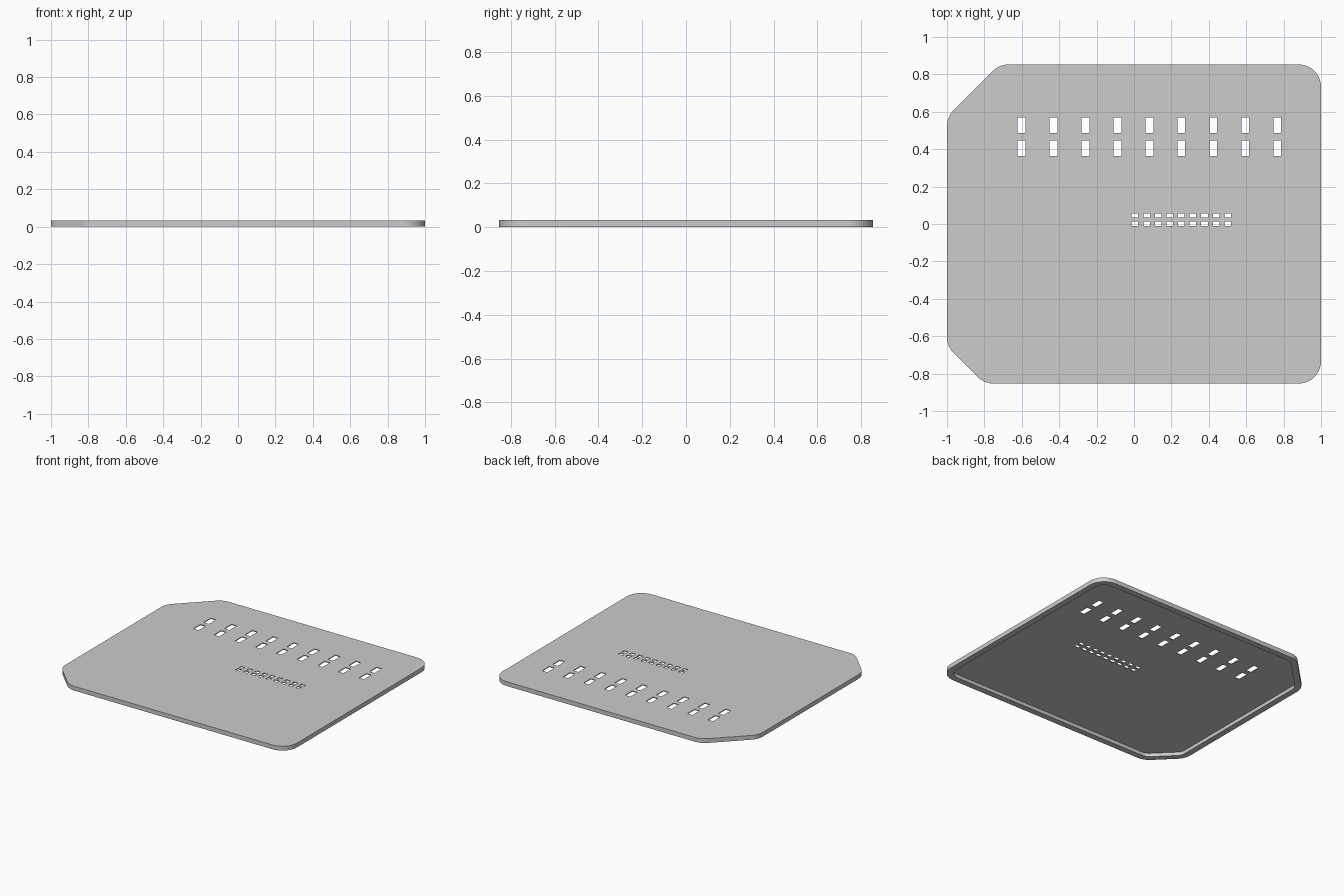
import bpy, bmesh
from math import sin, tan
from mathutils import Vector

if "Cube" in bpy.data.objects:
    bpy.data.objects.remove(bpy.data.objects["Cube"], do_unlink=True)

HEIGHT, SKIN, RIM, RADIUS = 0.032, 0.006, 0.045, 0.12
CORNERS = [(1, -0.853), (1, 0.853), (-0.72, 0.853),
           (-1, 0.573), (-1, -0.654), (-0.80, -0.853)]
COLOUR = (0.604, 0.604, 0.604, 1)

grey = bpy.data.materials.new("light grey")
grey.use_nodes = True
grey.diffuse_color = COLOUR
grey.node_tree.nodes["Principled BSDF"].inputs["Base Color"].default_value = COLOUR


def inset(points, width):
    """Move every side of a counter-clockwise outline inwards."""
    result = []
    for i, p in enumerate(points):
        p = Vector(p)
        a = (p - Vector(points[i - 1])).normalized()
        b = (Vector(points[(i + 1) % len(points)]) - p).normalized()
        na, nb = Vector((-a.y, a.x)), Vector((-b.y, b.x))
        result.append(p + (na + nb) * width / (1 + na.dot(nb)))
    return result


def rounded(points, radius, steps=10):
    """Replace each corner with a circular arc."""
    result = []
    for i, p in enumerate(points):
        p = Vector(p)
        a = (Vector(points[i - 1]) - p).normalized()
        b = (Vector(points[(i + 1) % len(points)]) - p).normalized()
        half = a.angle(b) / 2
        centre = p + (a + b).normalized() * radius / sin(half)
        start = (p + a * radius / tan(half) - centre).normalized()
        end = (p + b * radius / tan(half) - centre).normalized()
        for k in range(steps + 1):
            result.append(centre + start.slerp(end, k / steps) * radius)
    return result


def add_prism(bm, outline, low, high):
    base = bm.faces.new([bm.verts.new((x, y, low)) for x, y in outline])
    top = bmesh.ops.extrude_face_region(bm, geom=[base])["geom"]
    moved = [v for v in top if isinstance(v, bmesh.types.BMVert)]
    bmesh.ops.translate(bm, verts=moved, vec=(0, 0, high - low))


def make_object(name, bm):
    bmesh.ops.recalc_face_normals(bm, faces=bm.faces)
    mesh = bpy.data.meshes.new(name)
    bm.to_mesh(mesh)
    bm.free()
    mesh.materials.append(grey)
    obj = bpy.data.objects.new(name, mesh)
    bpy.context.collection.objects.link(obj)
    return obj


# Cover plate outline
bm = bmesh.new()
add_prism(bm, rounded(CORNERS, RADIUS), 0, HEIGHT)
plate = make_object("cover_plate", bm)

# Hollow underside, leaving a rim
bm = bmesh.new()
add_prism(bm, rounded(inset(CORNERS, RIM), RADIUS - RIM), -0.05, HEIGHT - SKIN)
recess = make_object("recess_cutter", bm)

# Two double rows of slots: first x, spacing, width, (low y, high y) per row
bm = bmesh.new()
for first, step, width, rows in (
        (-0.602, 0.171, 0.042, ((0.363, 0.447), (0.486, 0.57))),
        (0.005, 0.062, 0.035, ((-0.01, 0.014), (0.034, 0.057)))):
    for low, high in rows:
        for i in range(9):
            l = first + i * step - width / 2
            r = l + width
            add_prism(bm, [(l, low), (r, low), (r, high), (l, high)], -0.1, 0.1)
slots = make_object("slot_cutter", bm)

# Cut the plate, then discard the cutters
bpy.ops.object.select_all(action="DESELECT")
bpy.context.view_layer.objects.active = plate
plate.select_set(True)
for cutter in (recess, slots):
    cutter.hide_render = True
    mod = plate.modifiers.new(cutter.name, "BOOLEAN")
    mod.operation, mod.solver, mod.object = "DIFFERENCE", "EXACT", cutter
    bpy.ops.object.modifier_apply(modifier=mod.name)
    bpy.data.objects.remove(cutter, do_unlink=True)
bpy.ops.object.shade_smooth_by_angle(angle=0.5)
